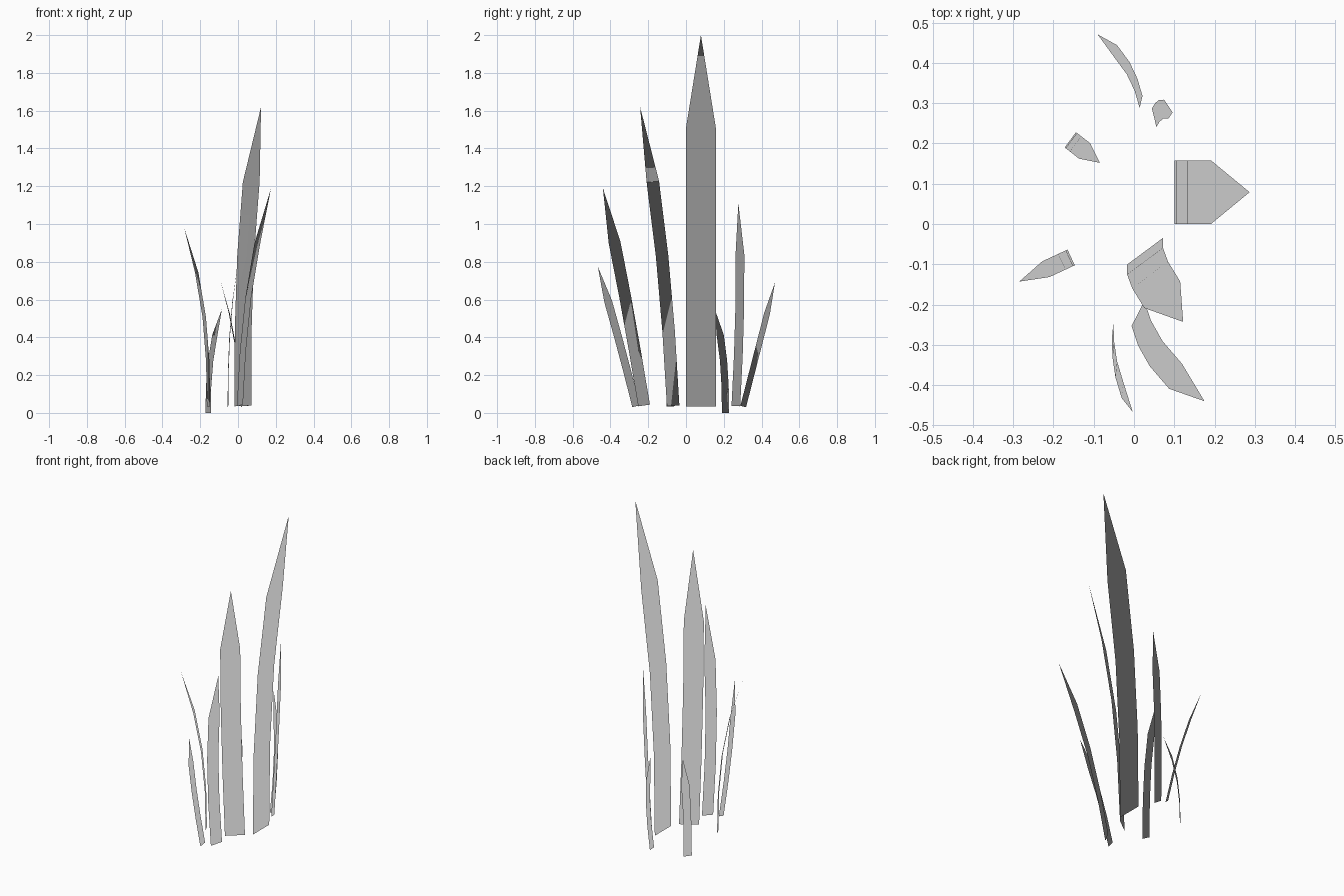
import bpy, bmesh
from mathutils import Vector

if "Cube" in bpy.data.objects:
    bpy.data.objects.remove(bpy.data.objects["Cube"])


def grass_blade(name, base, width, lean, bend, z0, z1, rows=4):
    """Flat pointed strip: straight lean plus a curl that grows toward the tip."""
    h = z1 - z0
    l = Vector((*lean, h))
    w = Vector((*width, 0))
    w.z = -(w.x * lean[0] + w.y * lean[1]) / h   # keep the strip square to its lean
    b = Vector((*bend, 0))
    start = Vector((*base, z0 + abs(w.z) / 2))
    l.z -= abs(w.z) / 2
    bm = bmesh.new()
    prev = None
    for i in range(rows):
        t = i / rows
        c = start + l * t + b * t ** 2.5
        row = [bm.verts.new(c - w / 2), bm.verts.new(c + w / 2)]
        if prev:
            bm.faces.new((prev[0], prev[1], row[1], row[0]))
        prev = row
    tip = bm.verts.new(start + l + b)
    bm.faces.new((prev[0], prev[1], tip))
    # the side the blade curls away from is its upper face
    bm.normal_update()
    if sum(f.normal.z for f in bm.faces) < 0:
        bmesh.ops.reverse_faces(bm, faces=bm.faces[:])
    for f in bm.faces:
        f.smooth = True
    mesh = bpy.data.meshes.new(name)
    bm.to_mesh(mesh)
    bm.free()
    # foliage shading: every normal points up, so the blades are evenly lit
    mesh.normals_split_custom_set_from_vertices([(0, 0, 1)] * len(mesh.vertices))
    obj = bpy.data.objects.new(name, mesh)
    bpy.context.collection.objects.link(obj)
    return obj


# base centre, width vector, lean, curl, bottom, top
blades = {
    "tall_blade": ((.10, .079), (0, .158), (0, 0), (.187, 0), .035, 2.0),
    "middle_blade": ((.027, -.068), (.089, .066), (-.012, -.085), (.107, -.09), .035, 1.62),
    "front_right_blade": ((.01, -.222), (.032, .062), (.049, -.19), (.116, -.028), .035, 1.19),
    "front_thin_blade": ((-.053, -.264), (.004, .04), (0, -.187), (.05, -.016), .03, .775),
    "left_blade": ((-.156, -.083), (.018, -.039), (0, 0), (-.129, -.06), .035, .98),
    "short_blade": ((-.158, .209), (.028, .038), (0, 0), (.073, -.057), 0, .55),
    "back_right_blade": ((.05, .264), (-.011, .046), (.03, .058), (.016, -.045), .035, 1.11),
    "back_blade": ((.0175, .303), (.007, .03), (-.04, .168), (-.068, 0), .03, .69),
}
for name, args in blades.items():
    grass_blade(name, *args)
